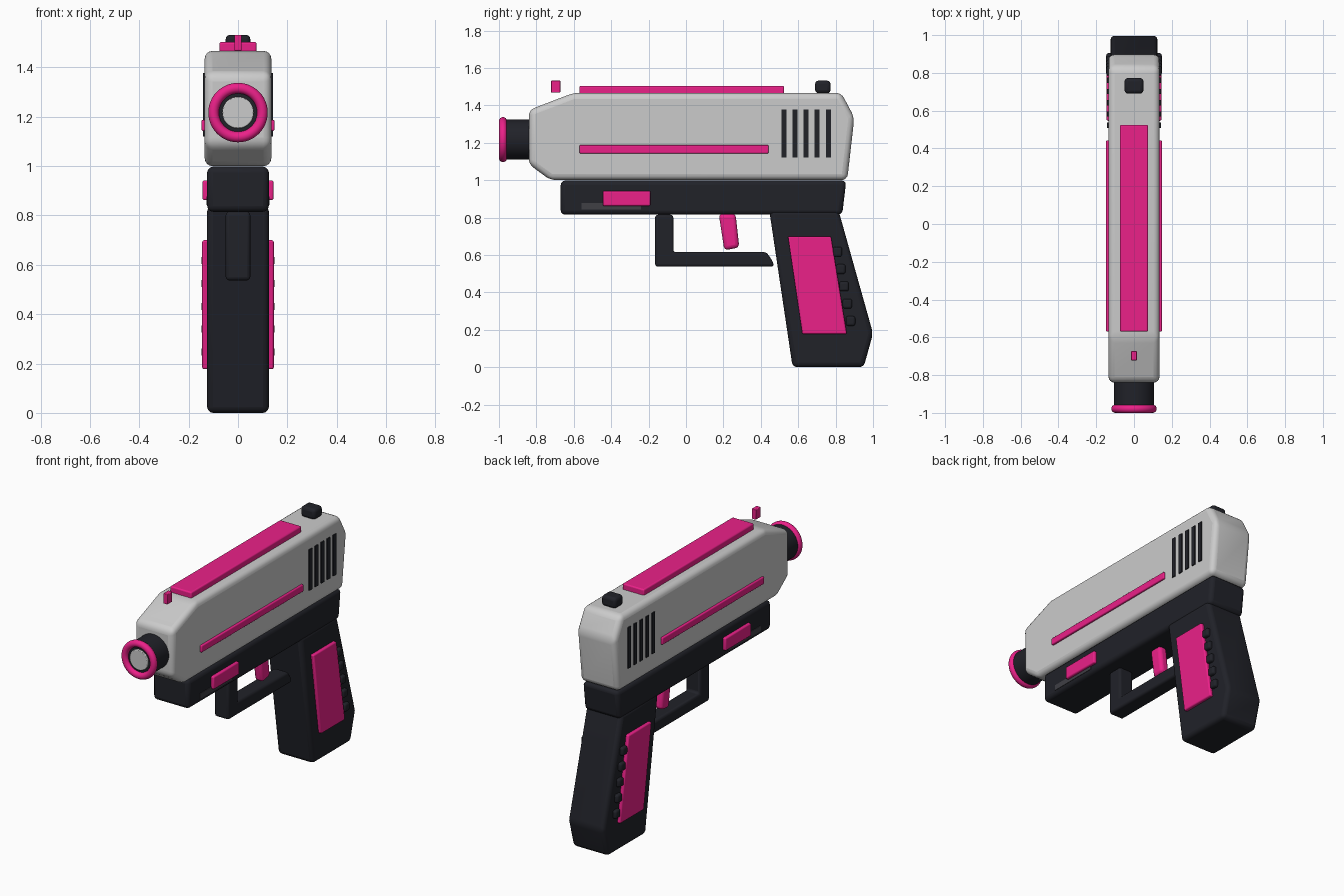
import bpy, bmesh, math

if "Cube" in bpy.data.objects:
    bpy.data.objects.remove(bpy.data.objects["Cube"])


def material(name, rgb):
    m = bpy.data.materials.new(name)
    m.diffuse_color = (*rgb, 1)
    m.use_nodes = True
    m.node_tree.nodes["Principled BSDF"].inputs["Base Color"].default_value = m.diffuse_color
    return m


PINK = material("pink", (0.83, 0.015, 0.25))
DARK = material("dark", (0.015, 0.016, 0.022))
SLOT = material("slot_grey", (0.05, 0.05, 0.06))


def finish(ob, mat, bevel=0, segments=3, mirror=False):
    if mat:
        ob.data.materials.append(mat)
    if bevel:
        b = ob.modifiers.new("bevel", 'BEVEL')
        b.width, b.segments = bevel, segments
        b.limit_method, b.angle_limit = 'ANGLE', math.radians(20)
    if mirror:
        ob.modifiers.new("mirror", 'MIRROR')
    bpy.ops.object.select_all(action='DESELECT')
    bpy.context.view_layer.objects.active = ob
    ob.select_set(True)
    bpy.ops.object.shade_smooth_by_angle(angle=math.radians(35))


def prism(name, pts, x0, x1, mat, bevel=0, segments=3, mirror=False):
    """Side profile of (y, z) points, extruded from x0 to x1."""
    bm = bmesh.new()
    face = bm.faces.new([bm.verts.new((x0, y, z)) for y, z in pts])
    out = bmesh.ops.extrude_face_region(bm, geom=[face])
    for v in out["geom"]:
        if isinstance(v, bmesh.types.BMVert):
            v.co.x = x1
    bmesh.ops.recalc_face_normals(bm, faces=bm.faces)
    me = bpy.data.meshes.new(name)
    bm.to_mesh(me)
    bm.free()
    ob = bpy.data.objects.new(name, me)
    bpy.context.collection.objects.link(ob)
    finish(ob, mat, bevel, segments, mirror)


def block(name, y0, y1, z0, z1, *args, **kw):
    prism(name, [(y0, z0), (y1, z0), (y1, z1), (y0, z1)], *args, **kw)


def cylinder(name, radius, y0, y1, mat, bevel):
    bpy.ops.mesh.primitive_cylinder_add(
        vertices=48, radius=radius, depth=y1 - y0,
        location=(0, (y0 + y1) / 2, 1.217), rotation=(math.pi / 2, 0, 0))
    ob = bpy.context.object
    ob.name = name
    finish(ob, mat, bevel, 2)


# Main body
prism("slide", [(-0.84, 1.375), (-0.60, 1.467), (0.83, 1.467), (0.9, 1.335),
                (0.862, 1.0), (-0.725, 1.0), (-0.84, 1.085)],
      -0.135, 0.135, None, 0.032, 4)
prism("frame", [(-0.67, 0.815), (0.835, 0.815), (0.857, 0.998), (-0.67, 0.998)],
      -0.125, 0.125, DARK, 0.024)
prism("grip", [(0.445, 0.84), (0.815, 0.84), (1.0, 0.18), (0.95, 0.0), (0.57, 0.0)],
      -0.125, 0.125, DARK, 0.024)

# Muzzle
cylinder("barrel", 0.107, -0.978, -0.78, DARK, 0.004)
cylinder("muzzle_core", 0.064, -0.988, -0.93, None, 0.004)
bpy.ops.mesh.primitive_torus_add(
    major_segments=48, minor_segments=16, major_radius=0.099, minor_radius=0.0215,
    location=(0, -0.9785, 1.217), rotation=(math.pi / 2, 0, 0))
bpy.context.object.name = "muzzle_ring"
finish(bpy.context.object, PINK)

# Trigger and guard
prism("trigger_guard", [(-0.165, 0.815), (-0.165, 0.537), (0.47, 0.537), (0.465, 0.565),
                        (0.43, 0.615), (-0.068, 0.615), (-0.068, 0.815)],
      -0.05, 0.05, DARK, 0.025)
prism("trigger", [(0.175, 0.82), (0.265, 0.82), (0.285, 0.64), (0.205, 0.625)],
      -0.03, 0.03, PINK, 0.02)

# Top rail and sights
block("top_rail", -0.57, 0.525, 1.455, 1.503, -0.075, 0.075, PINK, bevel=0.008)
block("front_sight", -0.722, -0.672, 1.468, 1.532, -0.015, 0.015, PINK, bevel=0.004)
block("rear_sight", 0.69, 0.773, 1.465, 1.532, -0.05, 0.05, DARK, bevel=0.018)

# Side details, mirrored to both sides
block("side_stripe", -0.57, 0.442, 1.143, 1.187, 0.12, 0.148, PINK, bevel=0.006, mirror=True)
block("side_button", -0.445, -0.19, 0.862, 0.942, 0.105, 0.144, PINK, bevel=0.008, mirror=True)
block("frame_slot", -0.56, -0.24, 0.843, 0.877, 0.11, 0.128, SLOT, mirror=True)
prism("grip_panel", [(0.545, 0.70), (0.775, 0.70), (0.86, 0.177), (0.622, 0.177)],
      0.11, 0.145, PINK, 0.008, mirror=True)
for i in range(5):
    y = 0.523 + i * 0.0595
    block(f"vent_{i + 1}", y - 0.0135, y + 0.0135, 1.12, 1.377,
          0.12, 0.142, DARK, mirror=True)
    y, z = 0.81 + i * 0.0175, 0.617 - i * 0.0925
    block(f"grip_ridge_{i + 1}", y - 0.025, y + 0.025, z - 0.026, z + 0.026,
          0.1, 0.147, DARK, bevel=0.012, mirror=True)
